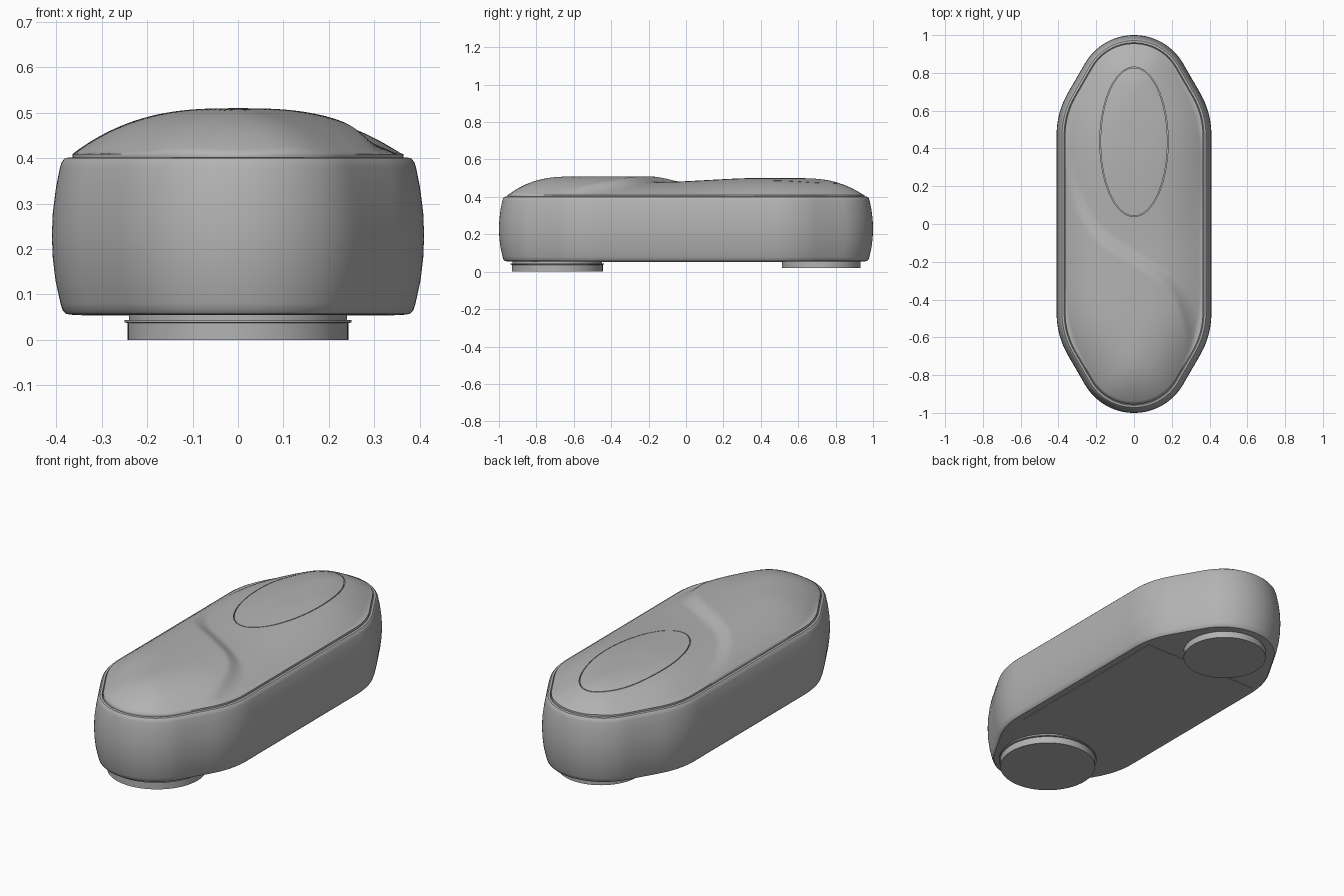
import bpy, bmesh, math

if "Cube" in bpy.data.objects:
    bpy.data.objects.remove(bpy.data.objects["Cube"])

grey = bpy.data.materials.new("satin_grey")
grey.diffuse_color = (0.45, 0.45, 0.45, 1)
grey.use_nodes = True
grey.node_tree.nodes["Principled BSDF"].inputs["Base Color"].default_value = grey.diffuse_color


# Plan outline: quarter of points with normals, then mirrored to a full loop
def quarter():
    pts = []

    def arc(cx, cy, r, a0, a1, n):
        for i in range(n + 1):
            a = math.radians(a0 + (a1 - a0) * i / n)
            pts.append((cx + r * math.cos(a), cy + r * math.sin(a), math.cos(a), math.sin(a)))

    def line(target, n):
        x0, y0, nx, ny = pts[-1]
        for i in range(1, n):
            f = i / n
            pts.append((x0 + (target[0] - x0) * f, y0 + (target[1] - y0) * f, nx, ny))

    pts.append((0.41, 0.0, 1.0, 0.0))
    line((0.41, 0.47), 18)
    arc(-0.04, 0.47, 0.45, 0, 30, 12)
    line((0.2598, 0.85), 6)
    arc(0, 0.70, 0.30, 30, 90, 16)
    return pts


Q = quarter()
HALF = Q + [(-x, y, -nx, ny) for x, y, nx, ny in Q[-2::-1]]
LOOP = HALF + [(x, -y, nx, -ny) for x, y, nx, ny in HALF[-2:0:-1]]


def outline(o, z):
    return [(x - o * nx, y - o * ny, z) for x, y, nx, ny in LOOP]


def ellipse(rx, ry, cy, z, n=96):
    return [(rx * math.cos(2 * math.pi * i / n), cy + ry * math.sin(2 * math.pi * i / n), z)
            for i in range(n)]


def shade(ob, angle):
    bpy.ops.object.select_all(action='DESELECT')
    ob.select_set(True)
    bpy.context.view_layer.objects.active = ob
    bpy.ops.object.shade_smooth_by_angle(angle=math.radians(angle))


# Skin a stack of equal loops and cap both ends
def loft(name, rings, angle=35):
    bm = bmesh.new()
    vs = [[bm.verts.new(p) for p in r] for r in rings]
    n = len(vs[0])
    for a, b in zip(vs, vs[1:]):
        for i in range(n):
            j = (i + 1) % n
            bm.faces.new((a[i], a[j], b[j], b[i]))
    bm.faces.new(vs[0][::-1])
    bm.faces.new(vs[-1])
    bmesh.ops.recalc_face_normals(bm, faces=bm.faces)
    me = bpy.data.meshes.new(name)
    bm.to_mesh(me)
    bm.free()
    me.materials.append(grey)
    ob = bpy.data.objects.new(name, me)
    bpy.context.collection.objects.link(ob)
    shade(ob, angle)
    return ob


def smooth(v):
    v = min(1, max(0, v))
    return v * v * (3 - 2 * v)


# Height of the domed lid, stepped down behind an S-shaped ridge
def lid_z(x, y):
    ax, ay = abs(x), abs(y)
    dists = (0.365 - ax, 0.605 - 0.866 * ax - 0.5 * ay, 0.955 - ay)
    loss = sum(max(0, 1 - d / 0.36) ** 8.1 for d in dists) ** (1 / 3)
    h = max(0, 1 - loss)
    if x < 0:
        c, dc = -0.18 - 0.6 * x + 18 * x ** 4, -0.6 + 72 * x ** 3
    else:
        c, dc = -0.18 - 0.6 * x - 278 * x ** 6, -0.6 - 1668 * x ** 5
    s = (y - c) / math.hypot(1, dc)
    amount = 0.03 - 0.021 * smooth((y + 0.15) / 0.55)
    drop = amount * smooth((s + 0.04) / 0.08) * smooth((y + 0.85) / 0.3) * math.sqrt(h)
    return 0.409 + 0.101 * h - drop


# Bulged body shell
profile = [(0.045, 0.055), (0.031, 0.057), (0.024, 0.064), (0.019, 0.08), (0.008, 0.13),
           (0.002, 0.18), (0, 0.23), (0.002, 0.28), (0.009, 0.335), (0.018, 0.38),
           (0.022, 0.392), (0.029, 0.4), (0.04, 0.402), (0.043, 0.394)]
loft("body_shell", [outline(o, z) for o, z in profile])

# Domed lid with an oval pocket cut through its top
edge = outline(0.045, 0)
rings = [outline(0.045, 0.39), outline(0.045, 0.405)]
N = 56
for k in range(N):
    t = 1 - k / N
    rings.append([(x * t, y * t, lid_z(x * t, y * t)) for x, y, _ in edge])
lid = loft("lid", rings, 60)
cutter = loft("oval_cutter", [ellipse(0.181, 0.396, 0.435, z) for z in (0.4, 0.6)])
cutter.hide_render = True
mod = lid.modifiers.new("pocket", 'BOOLEAN')
mod.operation = 'DIFFERENCE'
mod.solver = 'EXACT'
mod.object = cutter
bpy.context.view_layer.objects.active = lid
bpy.ops.object.modifier_apply(modifier=mod.name)
bpy.data.objects.remove(cutter)
shade(lid, 60)

# Oval button filling the pocket with a fine gap
rings = [ellipse(0.177, 0.392, 0.435, 0.4)]
for k in range(28):
    t = 1 - k / 28
    rings.append([(x, y, lid_z(x, y)) for x, y, _ in ellipse(0.177 * t, 0.392 * t, 0.435, 0)])
loft("oval_button", rings)

# Underside panel
loft("base_panel", [[(-0.345, -0.47, z), (0.345, -0.47, z), (0.345, 0.53, z), (-0.345, 0.53, z)]
                    for z in (0.053, 0.06)])


# Round feet
def foot(name, y, steps):
    loft(name, [ellipse(r, r, y, z) for r, z in steps])


foot("front_foot", -0.688, [(0.243, 0), (0.243, 0.037), (0.25, 0.038), (0.25, 0.043),
                            (0.24, 0.044), (0.24, 0.06)])
foot("back_foot", 0.722, [(0.21, 0.02), (0.21, 0.06)])
